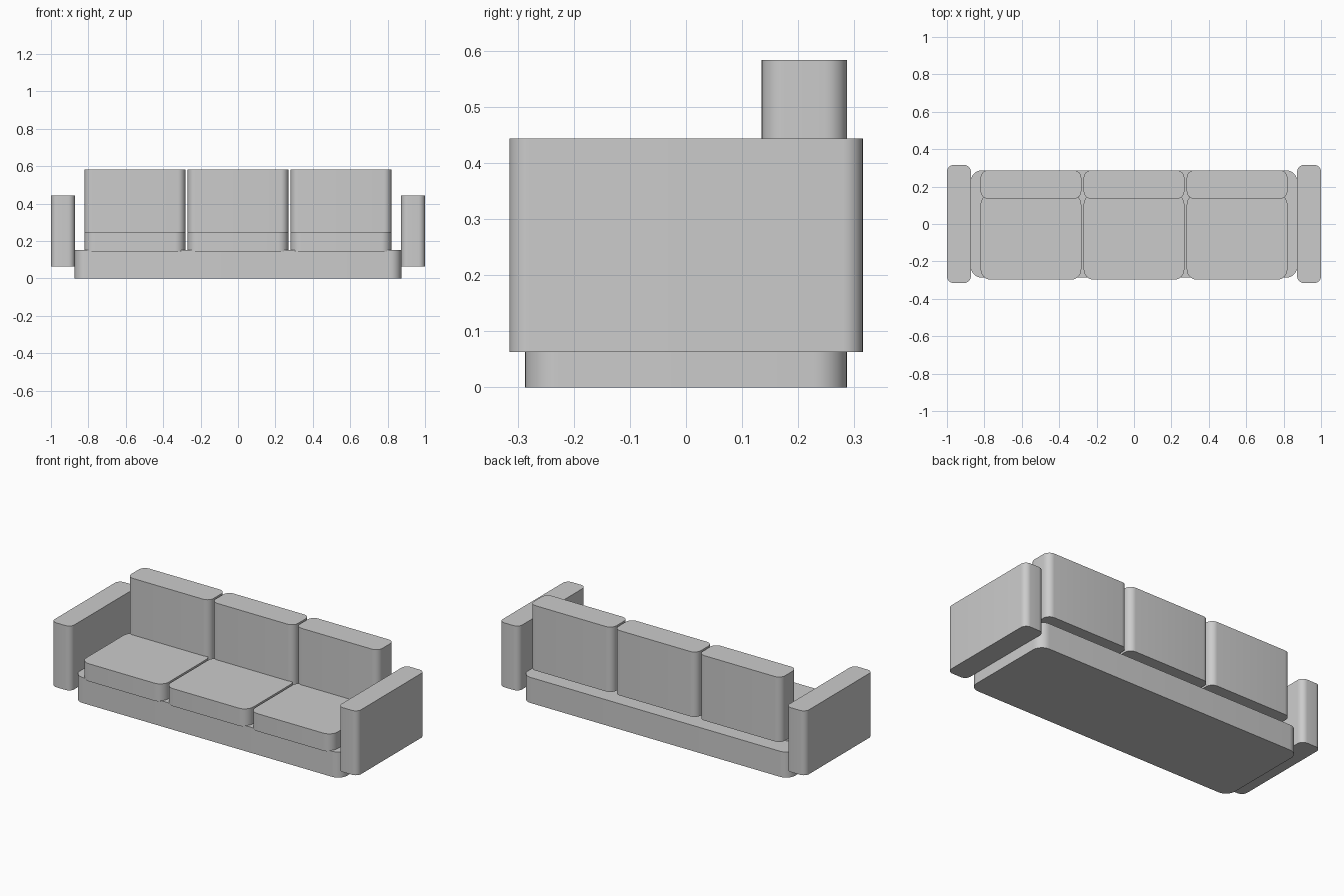
import bpy, bmesh

if "Cube" in bpy.data.objects:
    bpy.data.objects.remove(bpy.data.objects["Cube"])


def rounded_block(name, x, y, z, r, segments=8):
    """Box between the (min, max) ranges, with only its vertical edges rounded."""
    bm = bmesh.new()
    bmesh.ops.create_cube(bm, size=1)
    for v in bm.verts:
        for i, (lo, hi) in enumerate((x, y, z)):
            v.co[i] = hi if v.co[i] > 0 else lo
    upright = [e for e in bm.edges
               if abs(e.verts[0].co.z - e.verts[1].co.z) > 1e-4]
    bmesh.ops.bevel(bm, geom=upright, offset=r, offset_type='OFFSET',
                    segments=segments, profile=0.5, affect='EDGES')
    mesh = bpy.data.meshes.new(name)
    bm.to_mesh(mesh)
    bm.free()
    ob = bpy.data.objects.new(name, mesh)
    bpy.context.collection.objects.link(ob)
    bpy.ops.object.select_all(action='DESELECT')
    ob.select_set(True)
    bpy.context.view_layer.objects.active = ob
    bpy.ops.object.shade_smooth_by_angle()
    return ob


# Plinth under the cushions
rounded_block("base", (-0.873, 0.873), (-0.287, 0.287), (0, 0.151), 0.06)

# Armrests, raised off the floor
for side, cx in (("left", -0.936), ("right", 0.936)):
    rounded_block(side + "_arm", (cx - 0.064, cx + 0.064),
                  (-0.315, 0.315), (0.063, 0.443), 0.035)

# Three seat cushions with back cushions hovering just above the base
half = 0.269
for side, cx in (("left", -0.551), ("middle", 0), ("right", 0.551)):
    span = (cx - half, cx + half)
    rounded_block(side + "_seat_cushion", span, (-0.298, 0.16), (0.145, 0.249), 0.055)
    rounded_block(side + "_back_cushion", span, (0.135, 0.287), (0.2, 0.583), 0.04)
